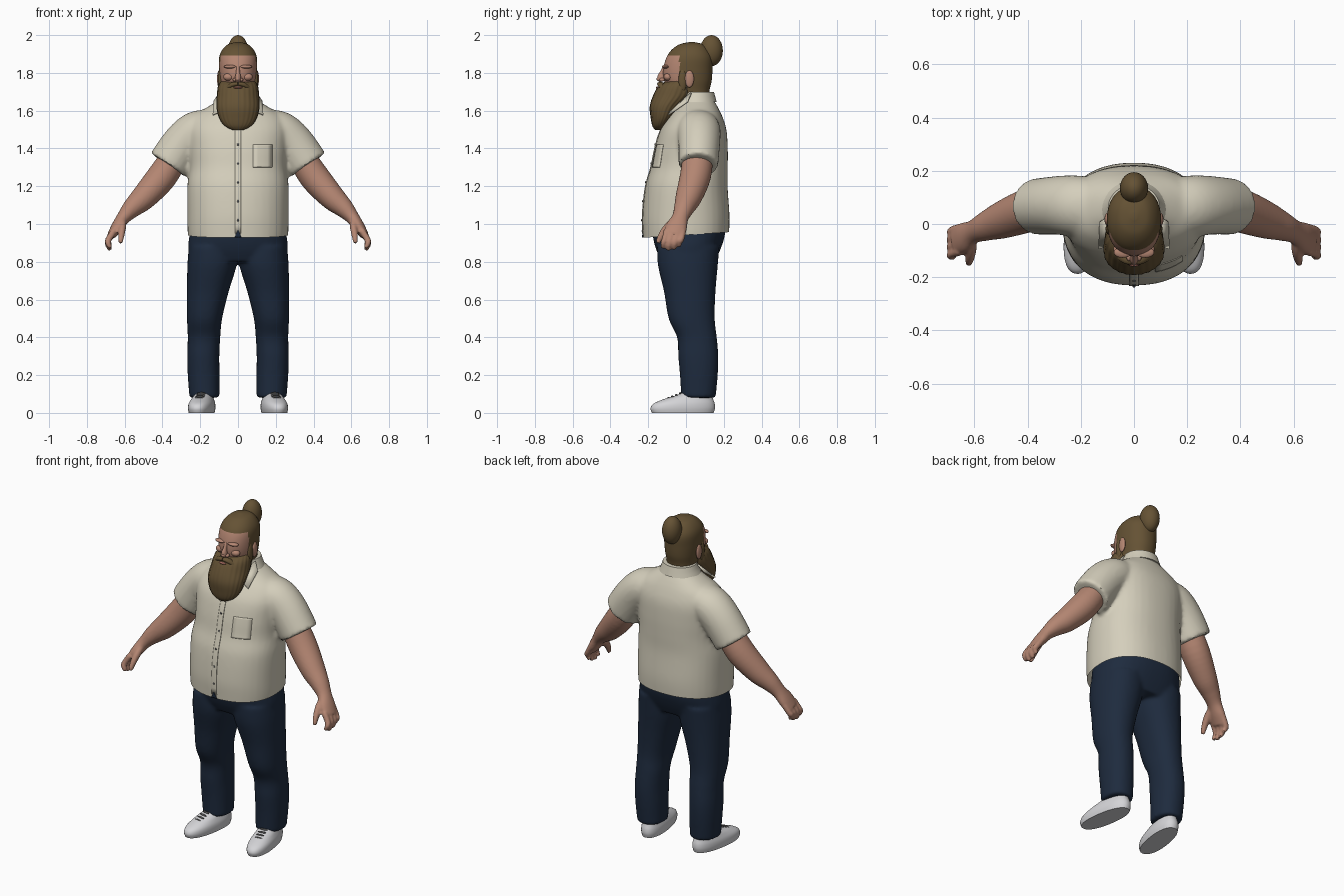
import bpy, bmesh
from math import cos, sin, pi, radians
from mathutils import Vector, Matrix

cube = bpy.data.objects.get("Cube")
if cube:
    bpy.data.objects.remove(cube)


def material(name, *rgb):
    m = bpy.data.materials.new(name)
    m.use_nodes = True
    m.diffuse_color = (*rgb, 1)
    bsdf = m.node_tree.nodes["Principled BSDF"]
    bsdf.inputs["Base Color"].default_value = (*rgb, 1)
    bsdf.inputs["Roughness"].default_value = .8
    return m


SHIRT = material("cream cloth", .66, .62, .5)
DENIM = material("navy denim", .013, .024, .048)
SKIN = material("skin", .46, .24, .17)
HAIR = material("brown hair", .13, .085, .035)
SHOE = material("white leather", .66, .66, .68)
DARK = material("dark grey", .1, .1, .1)
LIP = material("lip", .36, .14, .11)


def spline(rows, steps):
    """Catmull-Rom through rows of numbers."""
    rows = [Vector(r) for r in rows]
    pts = [rows[0]] + rows + [rows[-1]]
    out = []
    for a, b, c, d in zip(pts, pts[1:], pts[2:], pts[3:]):
        for i in range(steps):
            t = i / steps
            out.append(b + (c - a) * (t / 2)
                       + (a * 2 - b * 5 + c * 4 - d) * (t * t / 2)
                       + (b * 3 - a - c * 3 + d) * (t ** 3 / 2))
    return out + [rows[-1]]


def loft(bm, rows, power=2, along=False, seg=40, steps=5, ripple=0, side=1):
    """Skin rings given as x, y, z, radius, radius; level or square to the path."""
    rows = spline(rows, steps)
    rings = []
    for i, r in enumerate(rows):
        u, v = Vector((1, 0, 0)), Vector((0, 1, 0))
        if along:
            t = (rows[min(i + 1, len(rows) - 1)] - rows[max(i - 1, 0)])
            t = Vector(t[:3]).normalized()
            v = (v - t * v.dot(t)).normalized()
            u = v.cross(t)
        ring = []
        for k in range(seg):
            a = 2 * pi * k / seg
            c, s = cos(a), sin(a)
            f = (abs(c) ** power + abs(s) ** power) ** (-1 / power)
            f *= 1 + ripple * cos(a * seg / 4)
            p = Vector(r[:3]) + u * (r[3] * c * f) + v * (r[4] * s * f)
            p.x *= side
            ring.append(bm.verts.new(p))
        rings.append(ring)
    for a, b in zip(rings, rings[1:]):
        for k in range(seg):
            j = (k + 1) % seg
            bm.faces.new((a[k], a[j], b[j], b[k]))
    bm.faces.new(rings[0])
    bm.faces.new(rings[-1])


def ball(bm, loc, size):
    m = Matrix.Translation(loc) @ Matrix.Diagonal((*size, 1))
    bmesh.ops.create_uvsphere(bm, u_segments=28, v_segments=18, radius=1, matrix=m)


def finish(name, bm, mat, voxel=0, smooth=4, angle=40):
    """Turn the bmesh into an object, optionally fused into one skin."""
    bmesh.ops.recalc_face_normals(bm, faces=bm.faces)
    mesh = bpy.data.meshes.new(name)
    bm.to_mesh(mesh)
    bm.free()
    ob = bpy.data.objects.new(name, mesh)
    bpy.context.collection.objects.link(ob)
    if voxel:
        mod = ob.modifiers.new("fuse", 'REMESH')
        mod.mode, mod.voxel_size = 'VOXEL', voxel
        mod = ob.modifiers.new("relax", 'SMOOTH')
        mod.iterations = smooth
        deps = bpy.context.evaluated_depsgraph_get()
        mesh = bpy.data.meshes.new_from_object(ob.evaluated_get(deps))
        ob.modifiers.clear()
        ob.data = mesh
    mesh.materials.clear()
    mesh.materials.append(mat)
    mesh.polygons.foreach_set("use_smooth", [True] * len(mesh.polygons))
    mesh.set_sharp_from_angle(angle=radians(angle))
    return ob


# Shirt: torso and sleeves fused, then cut along the hem
bm = bmesh.new()
loft(bm, [(0, 0, .86, .255, .222), (0, 0, .95, .266, .228), (0, 0, 1.05, .268, .23),
          (0, .003, 1.2, .268, .217), (0, .018, 1.3, .256, .203), (0, .028, 1.4, .26, .193),
          (0, .04, 1.5, .265, .174), (0, .052, 1.57, .235, .14), (0, .06, 1.62, .16, .108),
          (0, .06, 1.66, .1, .085), (0, .06, 1.69, .09, .08)], power=2.3)
for s in (1, -1):
    loft(bm, [(.15, .06, 1.52, .09, .11), (.22, .068, 1.49, .108, .115),
              (.29, .07, 1.425, .112, .11), (.37, .065, 1.312, .112, .105)], along=True, side=s)
shirt = finish("shirt", bm, SHIRT, voxel=.012, smooth=6)
bm = bmesh.new()
bm.from_mesh(shirt.data)
bmesh.ops.bisect_plane(bm, geom=bm.verts[:] + bm.edges[:] + bm.faces[:],
                       plane_co=(0, 0, .942), plane_no=(0, -.065, 1), clear_inner=True)
bm.to_mesh(shirt.data)
bm.free()
bpy.context.view_layer.update()


def on_shirt(x, z, lift):
    hit, loc, normal, _ = shirt.ray_cast((x, -1, z), (0, 1, 0))
    return loc + normal * lift if hit else Vector((x, -.2, z))


def patch(name, corners, mat, lift=.004, n=14):
    """Thin cloth laid on the shirt front between four x, z corners."""
    a, b, c, d = [Vector(p) for p in corners]
    bm = bmesh.new()
    grid = [[bm.verts.new(on_shirt(*a.lerp(b, i / 4).lerp(d.lerp(c, i / 4), j / n), lift))
             for i in range(5)] for j in range(n + 1)]
    for r, q in zip(grid, grid[1:]):
        for i in range(4):
            bm.faces.new((r[i], r[i + 1], q[i + 1], q[i]))
    ob = finish(name, bm, mat)
    ob.modifiers.new("thickness", 'SOLIDIFY').thickness = .004
    return ob


patch("button_placket", [(-.016, .95), (.016, .95), (.016, 1.53), (-.016, 1.53)], SHIRT)
patch("chest_pocket", [(.08, 1.3), (.18, 1.3), (.18, 1.42), (.08, 1.42)], SHIRT, .003)
patch("hem_notch", [(-.018, .93), (.018, .93), (.002, .965), (-.002, .965)], DENIM, .006, 4)
bm = bmesh.new()
for i in range(5):
    ball(bm, on_shirt(0, 1.02 + i * .1, .005), (.006, .003, .006))
finish("buttons", bm, DARK)

# Collar band and pointed flaps
bm = bmesh.new()
loft(bm, [(0, .055, 1.645, .12, .108), (0, .058, 1.67, .108, .098), (0, .06, 1.7, .097, .088)])
finish("collar_band", bm, SHIRT)
bm = bmesh.new()
for s in (1, -1):
    bm.faces.new([bm.verts.new((s * x, y, z)) for x, y, z in
                  ((.098, .03, 1.69), (.03, -.06, 1.62), (.132, -.09, 1.575), (.128, .01, 1.645))])
flaps = finish("collar_flaps", bm, SHIRT)
flaps.modifiers.new("thickness", 'SOLIDIFY').thickness = .008

# Trousers
bm = bmesh.new()
loft(bm, [(0, .015, 1.04, .24, .19), (0, .015, .95, .255, .192),
          (0, .012, .87, .264, .172), (0, .012, .8, .25, .14)], power=2.4)
for s in (1, -1):
    loft(bm, [(.132, .012, .88, .128, .165), (.138, .01, .78, .13, .158),
              (.16, .02, .64, .11, .136), (.177, .03, .5, .093, .122),
              (.18, .058, .4, .086, .105), (.184, .065, .3, .085, .106),
              (.182, .068, .2, .084, .1), (.178, .066, .08, .079, .091)], power=2.2, side=s)
finish("trousers", bm, DENIM, voxel=.011, smooth=5)

# Shoes with laces, toes turned out
for s, label in ((1, "left"), (-1, "right")):
    turn = Matrix.Translation((s * .18, .06, 0)) @ Matrix.Rotation(s * radians(9), 4, 'Z')
    bm = bmesh.new()
    loft(bm, [(0, -.078, 0, .062, .165), (0, -.078, .025, .066, .172), (0, -.07, .05, .064, .162),
              (0, -.045, .075, .055, .128), (0, -.01, .1, .045, .085), (0, .005, .13, .04, .07)],
         power=2.3)
    bm.transform(turn)
    finish(label + "_shoe", bm, SHOE)
    bm = bmesh.new()
    for i in range(4):
        ball(bm, (0, -.155 + i * .021, .078 + i * .0085), (.024, .005, .006))
    bm.transform(turn)
    finish(label + "_laces", bm, DARK)

# Arms and hands
for s, label in ((1, "left"), (-1, "right")):
    bm = bmesh.new()
    loft(bm, [(.32, .065, 1.38, .07, .08), (.4, .05, 1.255, .079, .082),
              (.495, .015, 1.145, .068, .07), (.56, -.01, 1.085, .052, .054),
              (.605, -.03, 1.035, .037, .044), (.64, -.05, .985, .031, .056),
              (.67, -.066, .94, .023, .052)], along=True, side=s)
    for i in range(4):
        y, drop = -.108 + i * .029, (.01, 0, .004, .02)[i]
        loft(bm, [(.655, y + .006, .965, .018, .017), (.684, y - .004, .92, .017, .016),
                  (.688, y - .012, .89 + drop, .016, .015), (.675, y - .014, .862 + drop, .011, .011)],
             along=True, seg=16, side=s)
    loft(bm, [(.612, -.05, 1.02, .022, .024), (.612, -.095, .985, .02, .022),
              (.618, -.13, .94, .017, .018), (.622, -.15, .9, .011, .012)],
         along=True, seg=16, side=s)
    finish(label + "_arm", bm, SKIN, voxel=.007, smooth=3)

# Head, with the hair region set by the hairline
bm = bmesh.new()
loft(bm, [(0, .035, 1.58, .075, .075), (0, .04, 1.66, .08, .08), (0, .02, 1.71, .087, .105),
          (0, .01, 1.76, .096, .126), (0, .01, 1.82, .101, .13), (0, .018, 1.88, .1, .122),
          (0, .022, 1.92, .085, .1), (0, .028, 1.95, .055, .065), (0, .03, 1.963, .012, .014)],
     power=2.2, seg=72, steps=8)
head = finish("head", bm, SKIN)
head.data.materials.append(HAIR)
for p in head.data.polygons:
    c = p.center
    if c.z > 1.893 or (c.y > -.035 and c.z > 1.695):
        p.material_index = 1

# Face features and ears
bm = bmesh.new()
loft(bm, [(0, -.11, 1.83, .01, .012), (0, -.122, 1.805, .01, .014),
          (0, -.132, 1.775, .016, .02), (0, -.125, 1.755, .014, .014)], along=True, seg=20)
ball(bm, (0, -.138, 1.768), (.013, .018, .013))
for s in (1, -1):
    ball(bm, (s * .017, -.126, 1.764), (.011, .014, .01))
    ball(bm, (s * .042, -.107, 1.833), (.034, .02, .01))
    ball(bm, (s * .05, -.096, 1.778), (.028, .022, .02))
    ball(bm, (s * .1, .018, 1.768), (.011, .024, .045))
finish("nose_brows_and_ears", bm, SKIN)

# Beard with combed ridges, moustache and lip
bm = bmesh.new()
loft(bm, [(0, -.02, 1.765, .08, .06), (0, -.045, 1.735, .103, .095), (0, -.066, 1.68, .111, .107),
          (0, -.105, 1.62, .113, .086), (0, -.125, 1.56, .099, .061), (0, -.14, 1.52, .07, .038),
          (0, -.148, 1.498, .03, .016)], seg=96, ripple=.012)
for s in (1, -1):
    loft(bm, [(0, -.137, 1.742, .011, .016), (.03, -.132, 1.737, .013, .018),
              (.062, -.115, 1.715, .01, .014)], along=True, seg=20, side=s)
    ball(bm, (s * .094, -.018, 1.76), (.013, .022, .06))
finish("beard", bm, HAIR)
bm = bmesh.new()
ball(bm, (0, -.146, 1.722), (.024, .014, .006))
finish("lower_lip", bm, LIP)

# Hair bun and its tie
bm = bmesh.new()
ball(bm, (0, .135, 1.918), (.053, .06, .082))
ball(bm, (0, .095, 1.9), (.042, .05, .045))
finish("hair_bun", bm, HAIR)
